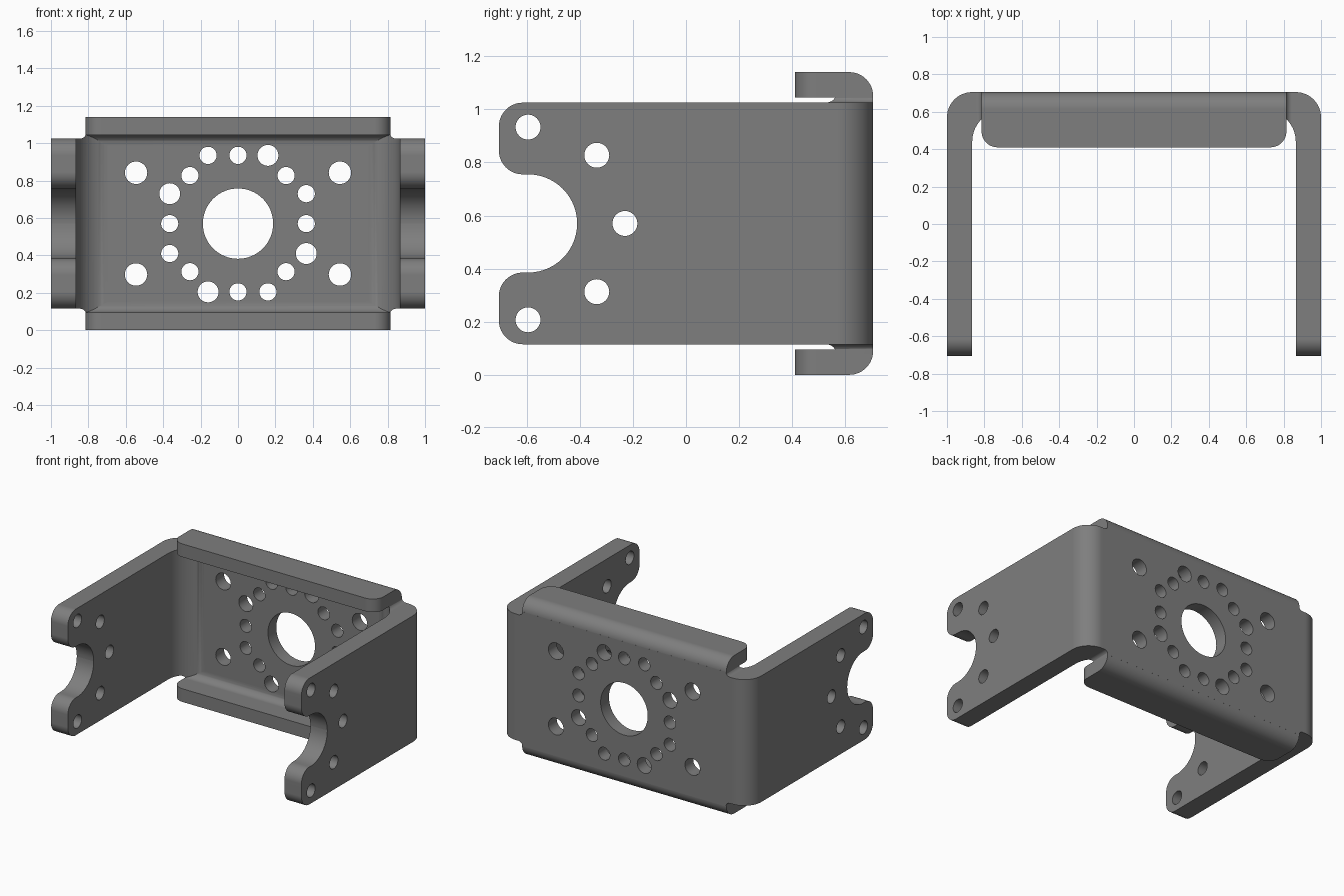
import bpy, bmesh, math
from mathutils import Vector

if "Cube" in bpy.data.objects:
    bpy.data.objects.remove(bpy.data.objects["Cube"])

ZC = 0.57  # mid height of the bracket

steel = bpy.data.materials.new("grey_steel")
steel.diffuse_color = (0.21, 0.21, 0.21, 1)
steel.use_nodes = True
steel.node_tree.nodes["Principled BSDF"].inputs["Base Color"].default_value = steel.diffuse_color

AXES = {'x': lambda a, b, c: (c, a, b),   # profile in y, z
        'y': lambda a, b, c: (a, c, b),   # profile in x, z
        'z': lambda a, b, c: (a, b, c)}   # profile in x, y


def rounded(corners, seg=14):
    """Polygon of (a, b[, radius]) right-angle corners to a filleted outline."""
    out, n = [], len(corners)
    for i, c in enumerate(corners):
        p = Vector(c[:2])
        r = c[2] if len(c) > 2 else 0
        if not r:
            out.append(p)
            continue
        u = (Vector(corners[i - 1][:2]) - p).normalized()
        v = (Vector(corners[(i + 1) % n][:2]) - p).normalized()
        mid = p + r * (u + v)
        for k in range(seg + 1):
            t = math.pi / 2 * k / seg
            out.append(mid - r * (v * math.cos(t) + u * math.sin(t)))
    return out


def circle(a, b, r, seg=32):
    return [Vector((a + r * math.cos(2 * math.pi * k / seg),
                    b + r * math.sin(2 * math.pi * k / seg))) for k in range(seg)]


def prisms(name, outlines, axis, lo, hi):
    """One object made of straight extrusions of the outlines."""
    bm = bmesh.new()
    f = AXES[axis]
    for pts in outlines:
        low = [bm.verts.new(f(p.x, p.y, lo)) for p in pts]
        top = [bm.verts.new(f(p.x, p.y, hi)) for p in pts]
        bm.faces.new(low[::-1])
        bm.faces.new(top)
        for i in range(len(pts)):
            j = (i + 1) % len(pts)
            bm.faces.new((low[i], low[j], top[j], top[i]))
    bmesh.ops.recalc_face_normals(bm, faces=bm.faces)
    me = bpy.data.meshes.new(name)
    bm.to_mesh(me)
    bm.free()
    me.materials.append(steel)
    ob = bpy.data.objects.new(name, me)
    bpy.context.collection.objects.link(ob)
    return ob


def activate(ob):
    bpy.ops.object.select_all(action='DESELECT')
    ob.select_set(True)
    bpy.context.view_layer.objects.active = ob


def combine(ob, tool, operation):
    tool.hide_render = True
    m = ob.modifiers.new("cut", 'BOOLEAN')
    m.operation, m.solver, m.object = operation, 'EXACT', tool
    activate(ob)
    bpy.ops.object.modifier_apply(modifier=m.name)
    bpy.data.objects.remove(tool)


# U-shaped channel: back wall, bends and both side plates
bracket = prisms("bracket", [rounded([
    (-1, -.75), (-1, .705, .135), (1, .705, .135), (1, -.75),
    (.865, -.75), (.865, .61, .17), (-.865, .61, .17), (-.865, -.75)])],
    'z', .085, 1.055)

# side outline with two rounded prongs around a round-bottomed notch
side = prisms("side_outline", [rounded([
    (.8, 0), (.8, 1.2), (.3, 1.2), (.3, 1.025), (-.705, 1.025, .09),
    (-.705, .755, .09), (-.41, .755, .1849), (-.41, .385, .1849),
    (-.705, .385, .09), (-.705, .115, .09), (.3, .115), (.3, 0)])],
    'x', -1.2, 1.2)
combine(bracket, side, 'INTERSECT')

# corner reliefs where side bends meet the flanges
reliefs = []
for sx in (-1, 1):
    for sz in (-1, 1):
        pts = rounded([(1.2, .455), (.812, .455, .032), (.812, .7), (1.2, .7)], 8)
        reliefs.append([Vector((sx * p.x, ZC + sz * p.y)) for p in pts])
combine(bracket, prisms("corner_reliefs", reliefs, 'y', .25, .9), 'DIFFERENCE')

# top and bottom flanges folded forward from the back wall
flanges = prisms("flanges", [rounded([
    (.38, 0), (.705, 0, .09), (.705, 1.14, .09), (.38, 1.14),
    (.38, 1.045), (.61, 1.045, .06), (.61, .095, .06), (.38, .095)])],
    'x', -.9, .9)
plan = prisms("flange_outline", [rounded([
    (-.815, .41, .085), (.815, .41, .085), (.815, .8), (-.815, .8)])],
    'z', -.1, 1.3)
combine(flanges, plan, 'INTERSECT')
combine(bracket, flanges, 'UNION')

# back wall holes: centre bore, ring of small holes, four mounting holes
SMALL, BIG = .046, .056
holes = [circle(0, ZC, .188, 64)]
for s in (-1, 1):
    holes += [circle(0, ZC + s * .365, SMALL), circle(s * .365, ZC, SMALL)]
    for t in (-1, 1):
        holes += [circle(s * .257, ZC + t * .257, SMALL),
                  circle(s * .545, ZC + t * .272, .06),
                  circle(s * .16, ZC + t * .365, BIG if s == t else SMALL),
                  circle(s * .365, ZC + t * .16, SMALL if s == t else BIG)]
combine(bracket, prisms("back_holes", holes, 'y', .5, .9), 'DIFFERENCE')

# side plate holes, through both plates
holes = [circle(-.23, ZC, .047)]
for s in (-1, 1):
    holes += [circle(-.595, ZC + s * .363, .047), circle(-.336, ZC + s * .257, .047)]
combine(bracket, prisms("side_holes", holes, 'x', -1.2, 1.2), 'DIFFERENCE')

# tidy and shade
bm = bmesh.new()
bm.from_mesh(bracket.data)
bmesh.ops.remove_doubles(bm, verts=bm.verts, dist=1e-5)
bm.to_mesh(bracket.data)
bm.free()
activate(bracket)
bpy.ops.object.shade_smooth_by_angle(angle=math.radians(30))
wn = bracket.modifiers.new("even_normals", 'WEIGHTED_NORMAL')
wn.keep_sharp = True
